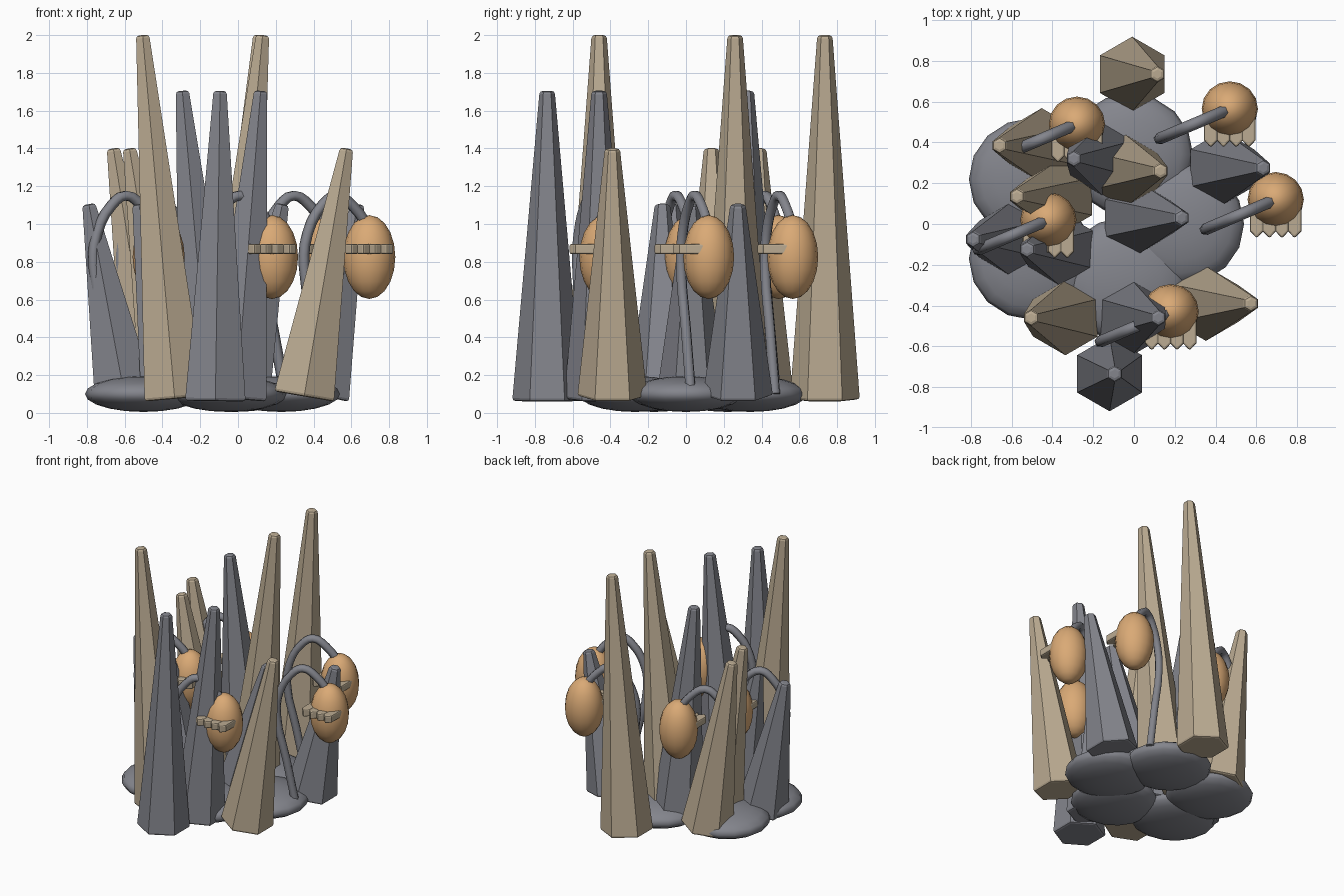
import bpy, bmesh, math
from mathutils import Vector

if "Cube" in bpy.data.objects:
    bpy.data.objects.remove(bpy.data.objects["Cube"], do_unlink=True)


def material(name, rgb):
    m = bpy.data.materials.new(name)
    m.use_nodes = True
    m.diffuse_color = (*rgb, 1)
    m.node_tree.nodes["Principled BSDF"].inputs["Base Color"].default_value = (*rgb, 1)
    return m


GREY = material("slate grey", (0.23, 0.235, 0.265))
TAN = material("sandy tan", (0.50, 0.41, 0.29))
ORANGE = material("soft orange", (0.70, 0.40, 0.18))


def make_object(name, bm, mat, bevel=0.0, smooth=False):
    bmesh.ops.recalc_face_normals(bm, faces=bm.faces)
    me = bpy.data.meshes.new(name)
    bm.to_mesh(me)
    bm.free()
    me.materials.append(mat)
    for p in me.polygons:
        p.use_smooth = smooth
    ob = bpy.data.objects.new(name, me)
    bpy.context.collection.objects.link(ob)
    if bevel:
        mod = ob.modifiers.new("soft_edges", "BEVEL")
        mod.width = bevel
        mod.segments = 2
        mod.limit_method = "ANGLE"
        mod.angle_limit = math.radians(65)
    return ob


def ellipsoid(name, centre, radii, mat):
    bm = bmesh.new()
    bmesh.ops.create_uvsphere(bm, u_segments=16, v_segments=10, radius=1)
    for v in bm.verts:
        v.co = Vector(a * b for a, b in zip(v.co, radii)) + Vector(centre)
    return make_object(name, bm, mat, smooth=True)


def spike(name, base_x, y, tip_x, height, mat):
    """Six-sided tapered column leaning sideways."""
    lean = math.atan2(tip_x - base_x, height)
    base = Vector((base_x, y, 0.06 + 0.17 * abs(math.sin(lean))))
    axis = Vector((tip_x, y, height)) - base
    bm = bmesh.new()
    bmesh.ops.create_cone(bm, cap_ends=True, segments=6, radius1=0.185,
                          radius2=0.04, depth=axis.length)
    ob = make_object(name, bm, mat, bevel=0.016)
    ob.location = base + axis / 2
    ob.rotation_euler = (0, math.atan2(axis.x, axis.z), 0)


# Flattened rocks at the foot
for i, (x, y) in enumerate([(-0.5, 0.22), (-0.02, 0.34), (-0.5, -0.17), (0.23, 0.0), (-0.05, -0.27)]):
    ellipsoid(f"base_rock_{i}", (x, y, 0.1), (0.31, 0.3, 0.095), GREY)

# Leaning columns: base x, y, tip x, height
for i, s in enumerate([(-0.01, 0.735, 0.115, 2.0), (-0.05, 0.26, 0.13, 2.0),
                       (-0.335, -0.46, -0.505, 2.0), (0.35, -0.39, 0.575, 1.4),
                       (-0.45, 0.385, -0.66, 1.4), (-0.36, 0.135, -0.575, 1.4)]):
    spike(f"tan_column_{i}", *s, TAN)
for i, s in enumerate([(-0.12, -0.735, -0.095, 1.705), (-0.01, -0.46, 0.12, 1.705),
                       (-0.15, 0.32, -0.295, 1.705), (-0.6, -0.075, -0.79, 1.105),
                       (0.01, 0.03, 0.235, 1.105), (0.43, 0.275, 0.635, 1.105),
                       (-0.355, -0.125, -0.525, 1.105)]):
    spike(f"grey_column_{i}", *s, GREY)


def stalk(name, x, y):
    """Hooked tube: distance along its lean direction, and height."""
    path = [(-0.24, 0.1), (-0.31, 0.45), (-0.375, 0.78), (-0.355, 0.95),
            (-0.27, 1.1), (-0.19, 1.15), (-0.1, 1.1), (0.0, 0.98)]
    cu = bpy.data.curves.new(name, "CURVE")
    cu.dimensions = "3D"
    cu.bevel_depth = 0.029
    cu.bevel_resolution = 1
    cu.use_fill_caps = True
    cu.resolution_u = 3
    sp = cu.splines.new("BEZIER")
    sp.bezier_points.add(len(path) - 1)
    for p, (d, z) in zip(sp.bezier_points, path):
        p.co = (x + d * 0.92, y + d * 0.39, z)
        p.handle_left_type = p.handle_right_type = "AUTO"
    cu.materials.append(GREY)
    bpy.context.collection.objects.link(bpy.data.objects.new(name, cu))


def teeth(name, x, y):
    """Row of four pointed plates along the front of a pod."""
    bm = bmesh.new()
    w = 0.033
    outline = [(-w, -0.155), (0, -0.19), (w, -0.155), (w, 0.01), (0, 0.04), (-w, 0.01)]
    for k in range(4):
        cx = x + (k - 1.5) * 0.062
        f = bm.faces.new([bm.verts.new((cx + a, y + b, 0.84)) for a, b in outline])
        top = bmesh.ops.extrude_face_region(bm, geom=[f])["geom"]
        bmesh.ops.translate(bm, vec=(0, 0, 0.055),
                            verts=[v for v in top if isinstance(v, bmesh.types.BMVert)])
    make_object(name, bm, TAN, bevel=0.01)


# Hanging pods, each with a hooked stalk and a row of teeth
for i, (x, y) in enumerate([(0.47, 0.565), (0.695, 0.12), (-0.42, 0.02), (-0.28, 0.49), (0.18, -0.43)]):
    ellipsoid(f"pod_{i}", (x, y, 0.825), (0.138, 0.135, 0.222), ORANGE)
    stalk(f"stalk_{i}", x, y)
    teeth(f"teeth_{i}", x, y)
